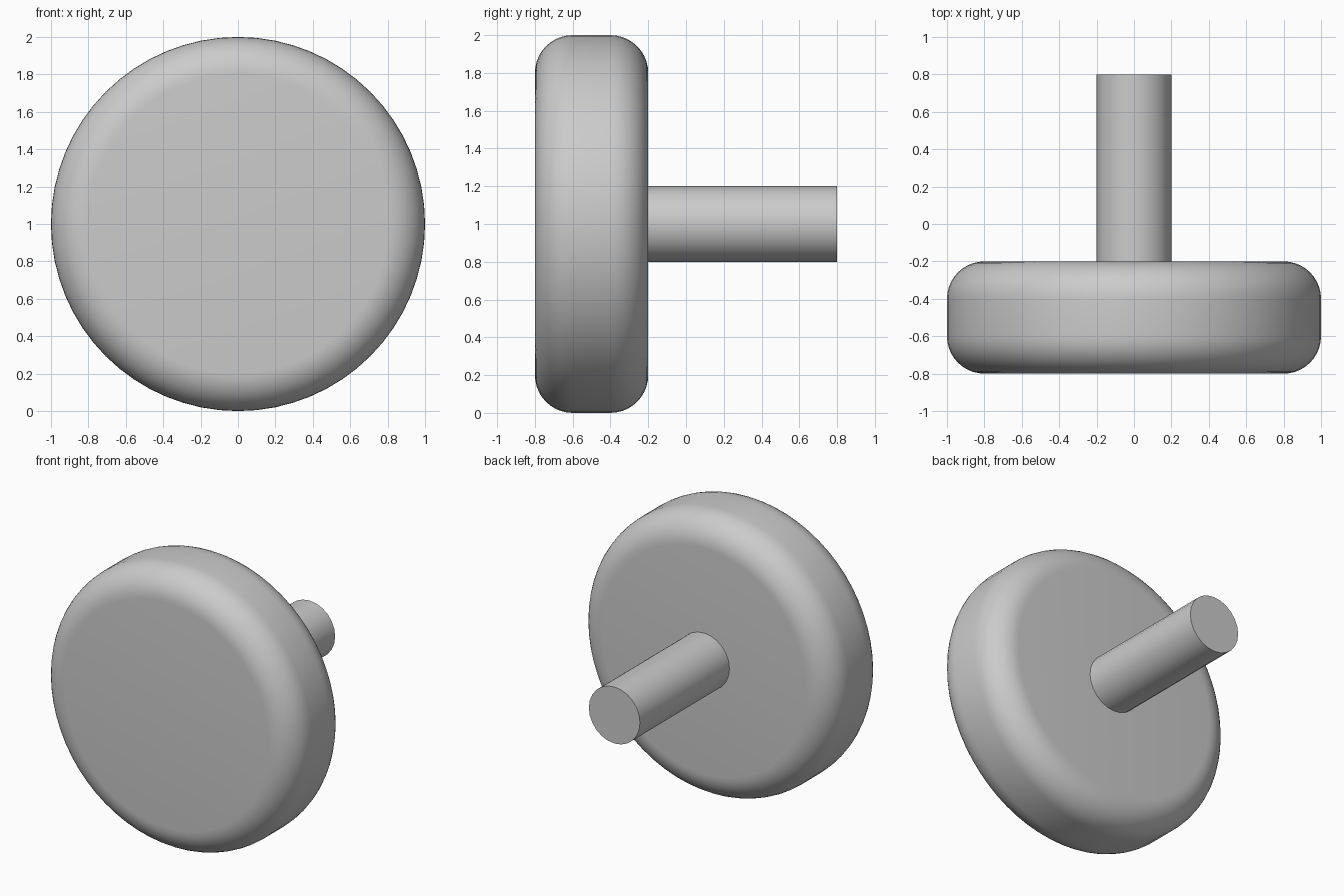
import bpy
import math

cube = bpy.data.objects.get("Cube")
if cube:
    bpy.data.objects.remove(cube, do_unlink=True)

grey = bpy.data.materials.new("plain grey")
grey.use_nodes = True
colour = (0.6, 0.6, 0.6, 1)
grey.diffuse_color = colour
grey.node_tree.nodes["Principled BSDF"].inputs["Base Color"].default_value = colour


def disc(name, radius, y_front, y_back, sides, rounding=0):
    """Cylinder lying along y, with optionally rounded rims."""
    bpy.ops.mesh.primitive_cylinder_add(
        vertices=sides, radius=radius, depth=y_back - y_front,
        location=(0, (y_front + y_back) / 2, 1), rotation=(math.pi / 2, 0, 0))
    ob = bpy.context.object
    ob.name = name
    ob.data.materials.append(grey)
    if rounding:
        bevel = ob.modifiers.new("rounded rim", "BEVEL")
        bevel.width = rounding
        bevel.segments = 10
        bevel.limit_method = "ANGLE"
        bevel.angle_limit = math.radians(40)
        bpy.ops.object.modifier_apply(modifier=bevel.name)
    bpy.ops.object.shade_smooth_by_angle(angle=math.radians(30))
    return ob


# Round head with filleted edges
disc("head", 1.0, -0.8, -0.2, 64, 0.2)

# Stem, set slightly into the back of the head
disc("stem", 0.2, -0.24, 0.8, 24)
